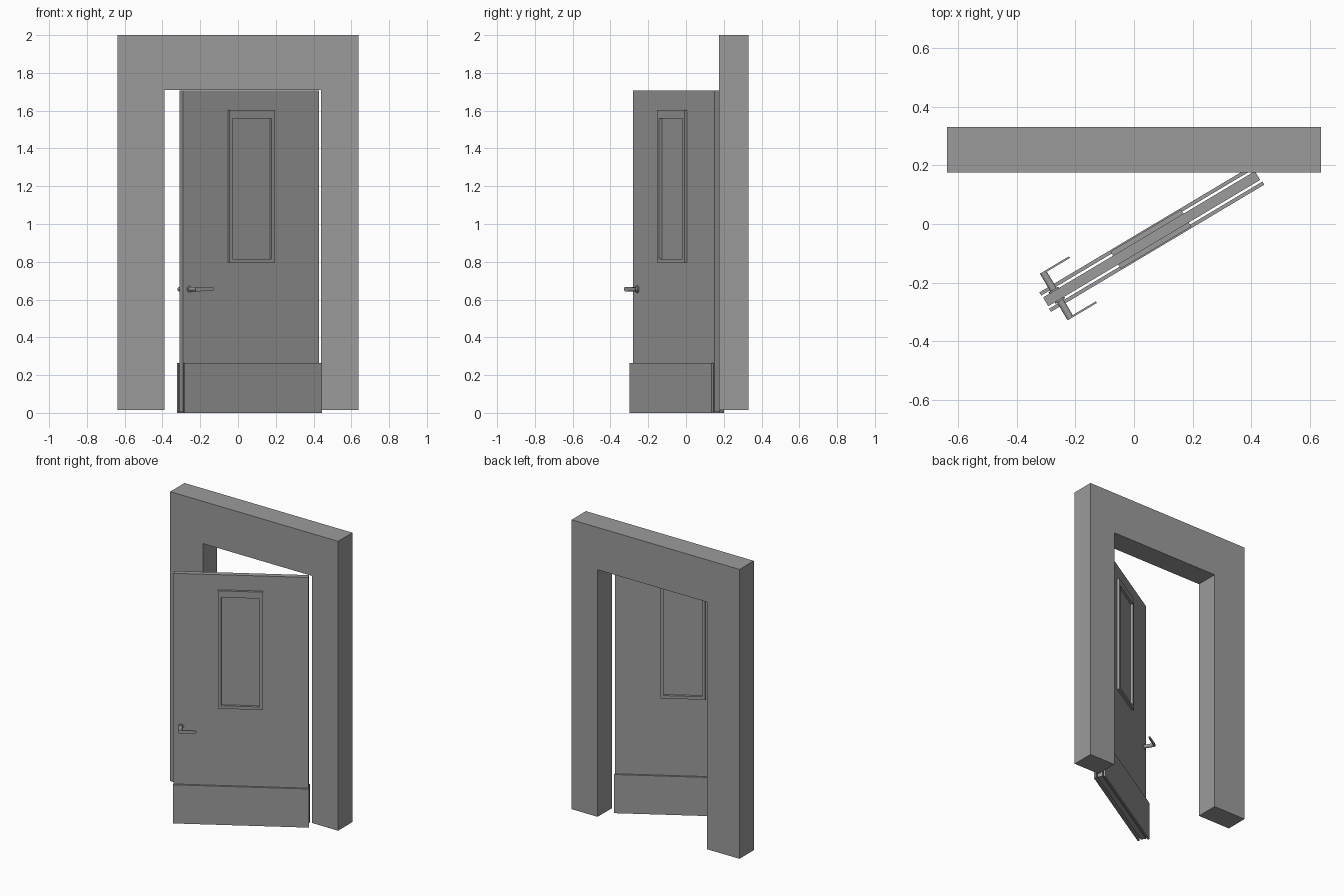
import bpy, math
from mathutils import Matrix, Vector

cube = bpy.data.objects.get("Cube")
if cube:
    bpy.data.objects.remove(cube, do_unlink=True)

# One plain grey for everything
grey = bpy.data.materials.new("plain_grey")
grey.use_nodes = True
GREY = (0.33, 0.33, 0.33, 1)
grey.diffuse_color = GREY
grey.node_tree.nodes["Principled BSDF"].inputs["Base Color"].default_value = GREY

# Door space: x along the leaf, -y towards its front face
DOOR = Matrix.Translation((0.06, -0.05, 0)) @ Matrix.Rotation(math.radians(30.8), 4, 'Z')
WORLD = Matrix.Identity(4)


def prism(name, outline, y0, y1, space=WORLD, smooth=False):
    """Extrude an (x, z) outline from y0 to y1."""
    n = len(outline)
    verts = [space @ Vector((x, y, z)) for y in (y0, y1) for x, z in outline]
    faces = [tuple(range(n)), tuple(range(2 * n - 1, n - 1, -1))]
    faces += [(i, i + n, (i + 1) % n + n, (i + 1) % n) for i in range(n)]
    mesh = bpy.data.meshes.new(name)
    mesh.from_pydata(verts, [], faces)
    mesh.materials.append(grey)
    obj = bpy.data.objects.new(name, mesh)
    bpy.context.collection.objects.link(obj)
    if smooth:
        bpy.ops.object.select_all(action='DESELECT')
        obj.select_set(True)
        bpy.context.view_layer.objects.active = obj
        bpy.ops.object.shade_smooth_by_angle(angle=math.radians(35))
    return obj


def rect(x0, x1, z0, z1):
    return [(x0, z0), (x1, z0), (x1, z1), (x0, z1)]


def arc(cx, cz, r, start, end, steps):
    angles = [math.radians(start + (end - start) * i / steps) for i in range(steps + 1)]
    return [(cx + r * math.cos(a), cz + r * math.sin(a)) for a in angles]


def circle(cx, cz, r, steps=24):
    return arc(cx, cz, r, 0, 360, steps)[:-1]


# Wall surround: a single portal outline
L, R, HEAD, FOOT = -0.39, 0.44, 1.71, 0.015
prism("door_surround",
      [(-0.637, FOOT), (L, FOOT), (L, HEAD), (R, HEAD), (R, FOOT),
       (0.637, FOOT), (0.637, 2.0), (-0.637, 2.0)], 0.175, 0.33)

# Door leaf
HALF, FACE = 0.42, 0.0175
prism("door_leaf", rect(-HALF, HALF, 0.006, 1.706), -FACE, FACE, DOOR)

# Parts repeated on both faces of the leaf
HX, HZ = -0.376, 0.655
for side, s in (("front", -1), ("back", 1)):
    def part(name, outline, d0, d1, smooth=False):
        a, b = sorted((s * d0, s * d1))
        prism(f"{side}_{name}", outline, a, b, DOOR, smooth)

    # Kick plate, standing slightly off the leaf
    part("kick_plate", rect(-HALF - 0.002, HALF + 0.004, 0, 0.265), 0.026, 0.0385)

    # Window trim around the recessed pane
    x0, x1, z0, z1 = -0.143, 0.137, 0.795, 1.603
    b, top = 0.02, 0.045
    part("window_trim_left", rect(x0, x0 + b, z0, z1), FACE, 0.034)
    part("window_trim_right", rect(x1 - b, x1, z0, z1), FACE, 0.034)
    part("window_trim_bottom", rect(x0 + b, x1 - b, z0, z0 + b), FACE, 0.034)
    part("window_trim_top", rect(x0 + b, x1 - b, z1 - top, z1), FACE, 0.034)

    # Handle: rosette, spindle and flat lever with rounded ends
    part("handle_rosette", circle(HX, HZ, 0.019), FACE, 0.023, True)
    part("handle_spindle", circle(HX, HZ, 0.012), 0.023, 0.092, True)
    lever = arc(HX, HZ, 0.0115, 90, 270, 8) + arc(HX + 0.094, HZ, 0.0095, -90, 90, 8)
    part("handle_lever", lever, 0.086, 0.0925, True)
